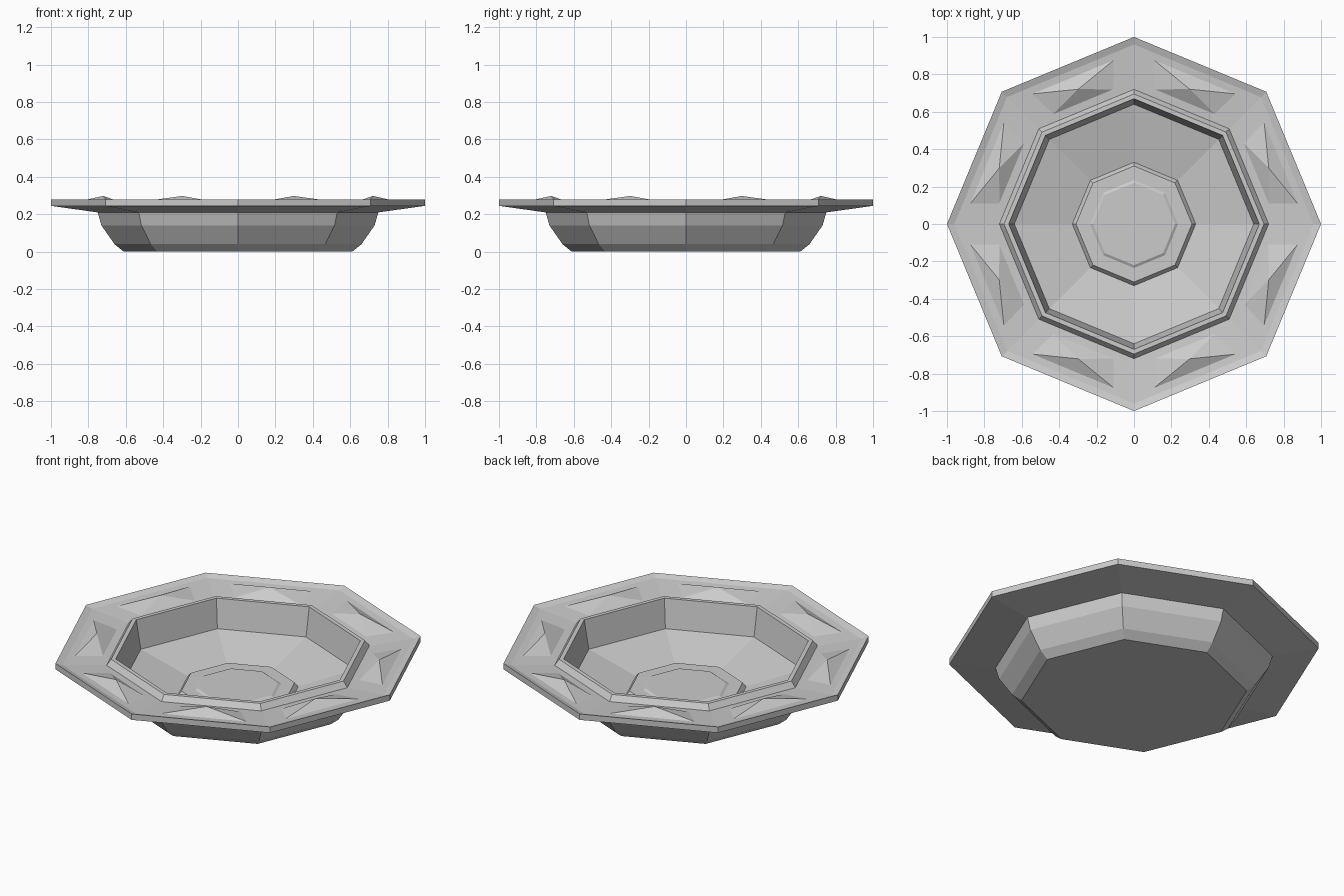
import bpy, bmesh
from math import cos, sin, pi

if "Cube" in bpy.data.objects:
    bpy.data.objects.remove(bpy.data.objects["Cube"])

SIDES = 8


def make_object(name, bm):
    bmesh.ops.recalc_face_normals(bm, faces=bm.faces)
    mesh = bpy.data.meshes.new(name)
    bm.to_mesh(mesh)
    bm.free()
    obj = bpy.data.objects.new(name, mesh)
    bpy.context.collection.objects.link(obj)
    return obj


def lathe(name, profile):
    """Octagonal solid from an (radius, z) profile, capped at both ends."""
    bm = bmesh.new()
    rings = [[bm.verts.new((r * cos(2 * pi * i / SIDES), r * sin(2 * pi * i / SIDES), z))
              for i in range(SIDES)] for r, z in profile]
    for a, b in zip(rings, rings[1:]):
        for i in range(SIDES):
            j = (i + 1) % SIDES
            bm.faces.new((a[i], a[j], b[j], b[i]))
    bm.faces.new(rings[0][::-1])
    bm.faces.new(rings[-1])
    return make_object(name, bm)


# Dish: foot, flared body, wide rim, raised lip, deep well, stepped centre boss
lathe("dish", [
    (0.61, 0.0), (0.66, 0.04), (0.73, 0.14), (0.75, 0.21),   # outer body
    (1.0, 0.245), (1.0, 0.28), (0.96, 0.267), (0.72, 0.247),  # rim
    (0.695, 0.28), (0.67, 0.28),                              # lip
    (0.64, 0.112), (0.33, 0.035),                             # well
    (0.31, 0.06), (0.235, 0.06), (0.22, 0.068),               # centre boss
])

# Rim facets: one low trapezoid pyramid on each side of the rim
bm = bmesh.new()
for k in range(SIDES):
    a = (k + 0.5) * 2 * pi / SIDES

    def point(n, t, z):
        return bm.verts.new((n * cos(a) - t * sin(a), n * sin(a) + t * cos(a), z))

    base = [point(0.705, -0.18, 0.249), point(0.852, -0.24, 0.263),
            point(0.852, 0.24, 0.263), point(0.705, 0.18, 0.249)]
    apex = point(0.78, 0, 0.298)
    bm.faces.new(base[::-1])
    for i in range(4):
        bm.faces.new((base[i], base[(i + 1) % 4], apex))
make_object("rim_facets", bm)
